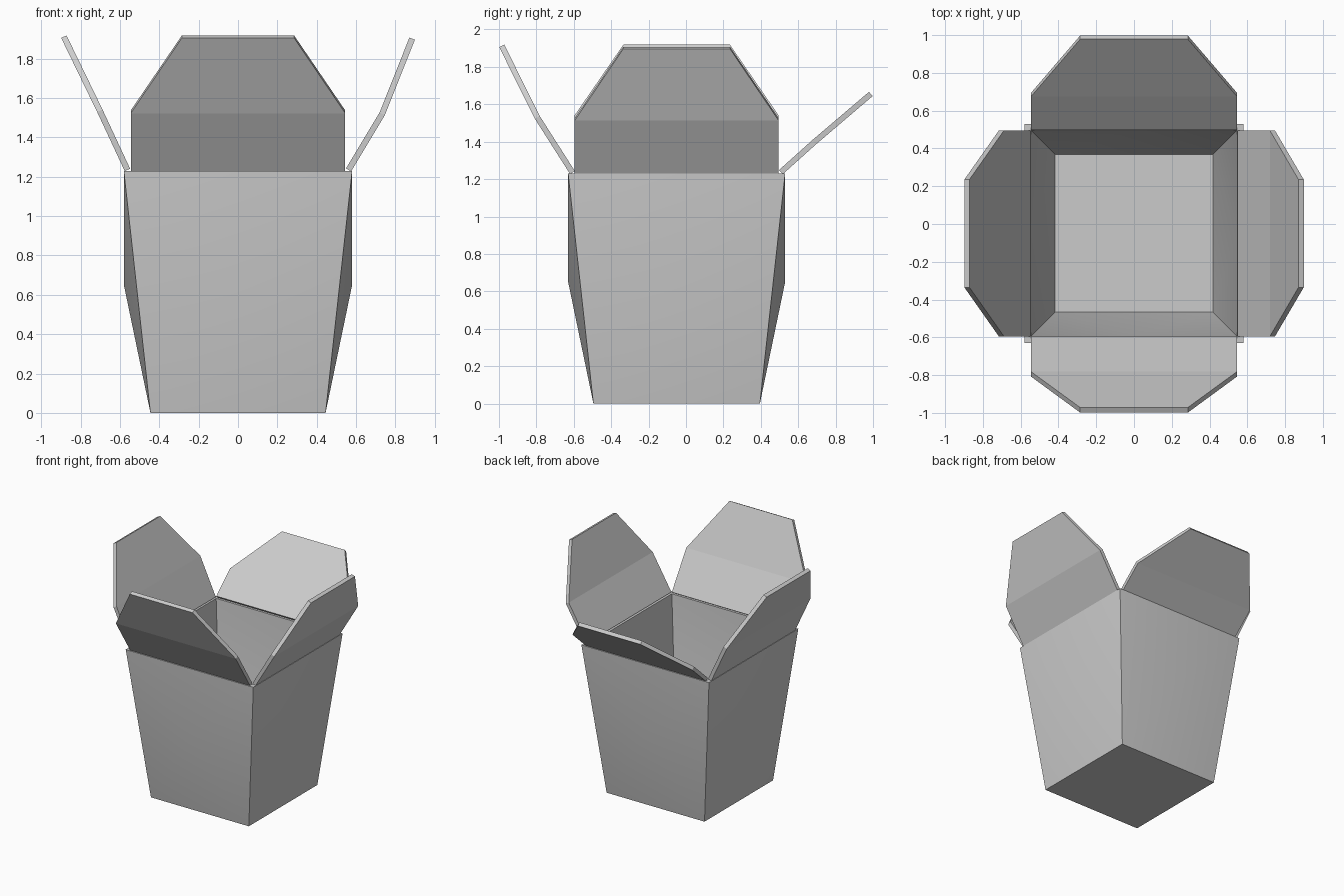
import bpy, bmesh
from mathutils import Vector, Matrix
from math import pi

if "Cube" in bpy.data.objects:
    bpy.data.objects.remove(bpy.data.objects["Cube"])

CY = -0.05      # centre of the carton in y
RIM = 1.23      # height of the carton rim


def finish(name, bm):
    bmesh.ops.recalc_face_normals(bm, faces=bm.faces[:])
    me = bpy.data.meshes.new(name)
    bm.to_mesh(me)
    bm.free()
    ob = bpy.data.objects.new(name, me)
    bpy.context.collection.objects.link(ob)
    return ob


def ring(bm, r, z):
    return [bm.verts.new((sx * r, CY + sy * r, z))
            for sx, sy in ((-1, -1), (1, -1), (1, 1), (-1, 1))]


def bulged_walls(bm, low, high, r, z):
    # each wall is four triangles around a pushed-out middle point
    for i, (dx, dy) in enumerate(((0, -1), (1, 0), (0, 1), (-1, 0))):
        j = (i + 1) % 4
        mid = bm.verts.new((dx * r, CY + dy * r, z))
        loop = [low[i], low[j], high[j], high[i]]
        for k in range(4):
            bm.faces.new((loop[k], loop[(k + 1) % 4], mid))


# Carton body: outer shell, inner shell, rim and floor
bm = bmesh.new()
out_low, out_high = ring(bm, 0.445, 0), ring(bm, 0.58, RIM)
in_low, in_high = ring(bm, 0.417, 0.03), ring(bm, 0.545, RIM)
bm.faces.new(out_low)
bm.faces.new(in_low)
bulged_walls(bm, out_low, out_high, 0.58, 0.65)
bulged_walls(bm, in_low, in_high, 0.547, 0.66)
for i in range(4):
    j = (i + 1) % 4
    bm.faces.new((out_high[i], out_high[j], in_high[j], in_high[i]))
body = finish("carton_body", bm)
bpy.context.view_layer.objects.active = body
body.select_set(True)
bpy.ops.object.shade_smooth_by_angle(angle=pi / 6)


def flap(name, profile, angle, t=0.03):
    """Bent flap: profile gives (distance out from centre, height)."""
    bm = bmesh.new()
    rot = Matrix.Rotation(angle, 4, 'Z')
    pts = [Vector(p) for p in profile]
    rows = []
    for i, (p, w) in enumerate(zip(pts, (0.545, 0.545, 0.285))):
        d = (pts[min(i + 1, 2)] - pts[max(i - 1, 0)]).normalized()
        n = Vector((d.y, -d.x)) * t / 2
        row = []
        for q, s in ((p + n, -1), (p + n, 1), (p - n, 1), (p - n, -1)):
            v = rot @ Vector((q.x, s * w, q.y))
            row.append(bm.verts.new((v.x, v.y + CY, v.z)))
        rows.append(row)
    for a, b in zip(rows, rows[1:]):
        for k in range(4):
            m = (k + 1) % 4
            bm.faces.new((a[k], a[m], b[m], b[k]))
    bm.faces.new(rows[0])
    bm.faces.new(rows[-1])
    return finish(name, bm)


# Four opened lid flaps
flap("right_flap", [(0.562, 1.235), (0.733, 1.52), (0.885, 1.902)], 0)
flap("back_flap", [(0.557, 1.237), (0.735, 1.397), (1.038, 1.655)], pi / 2)
flap("left_flap", [(0.562, 1.235), (0.702, 1.535), (0.885, 1.912)], pi)
flap("front_flap", [(0.557, 1.235), (0.745, 1.53), (0.935, 1.912)], -pi / 2)
